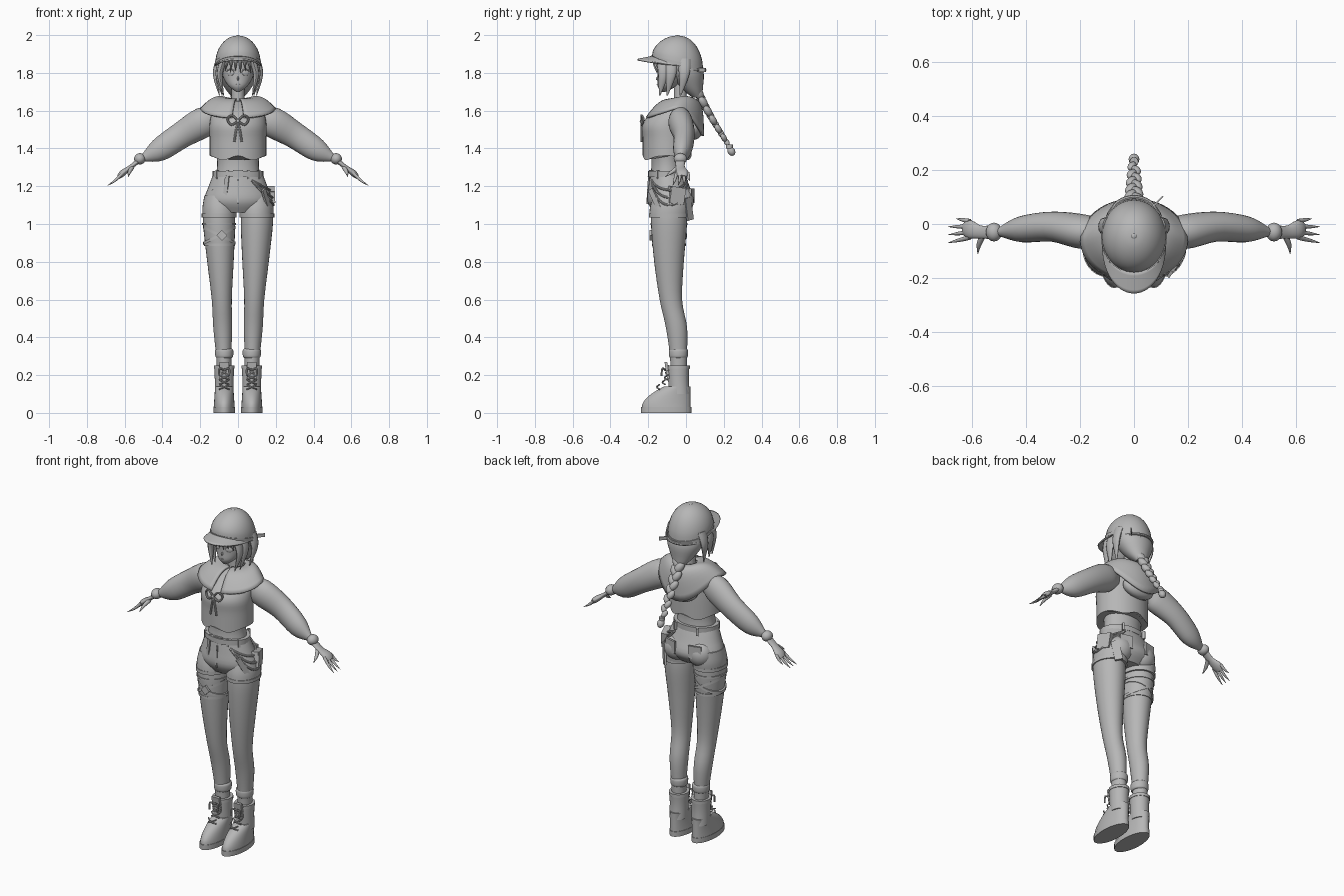
import bpy, bmesh
from math import sin, cos, pi, sqrt
from mathutils import Vector, Matrix, Euler

if "Cube" in bpy.data.objects:
    bpy.data.objects.remove(bpy.data.objects["Cube"])

shade = (.47, .47, .47, 1)
grey = bpy.data.materials.new("plain grey")
grey.use_nodes = True
grey.diffuse_color = shade
grey.node_tree.nodes["Principled BSDF"].inputs["Base Color"].default_value = shade
parts = []


def finish(name, bm, mirror=False, thickness=0):
    bmesh.ops.recalc_face_normals(bm, faces=bm.faces)
    mesh = bpy.data.meshes.new(name)
    bm.to_mesh(mesh)
    bm.free()
    mesh.materials.append(grey)
    part = bpy.data.objects.new(name, mesh)
    bpy.context.scene.collection.objects.link(part)
    if thickness:
        part.modifiers.new("thickness", 'SOLIDIFY').thickness = thickness
    if mirror:
        part.modifiers.new("mirror", 'MIRROR')
    parts.append(part)


def spline(rows, steps):
    rows = [Vector(row) for row in rows]
    last = len(rows) - 1
    result = []
    for i in range(last):
        start, end = rows[i], rows[i + 1]
        leave = (end - rows[max(i - 1, 0)]) / 2
        arrive = (rows[min(i + 2, last)] - start) / 2
        for step in range(steps):
            t = step / steps
            ease = t * t * (3 - 2 * t)
            result.append(start.lerp(end, ease) + leave * t * (1 - t) ** 2 - arrive * t * t * (1 - t))
    return result + [rows[last]]


def loft(name, rows, mirror=False, steps=4, sides=28, path=False, hint=(0, 1, 0), warp=None):
    """Skin elliptical sections (x, y, z, rx, ry), level or square to their path."""
    rows = spline(rows, steps)
    last = len(rows) - 1
    bm, rings = bmesh.new(), []
    for i, row in enumerate(rows):
        along = Vector((0, 0, 1))
        if path:
            along = (rows[min(i + 1, last)] - rows[max(i - 1, 0)]).to_3d().normalized()
        deep = Vector(hint)
        deep = (deep - along * deep.dot(along)).normalized()
        wide = deep.cross(along)
        ring = []
        for k in range(sides):
            a = 2 * pi * k / sides
            point = row.to_3d() + wide * max(row[3], .001) * cos(a) + deep * max(row[4], .001) * sin(a)
            ring.append(bm.verts.new(warp(point) if warp else point))
        rings.append(ring)
    for low, high in zip(rings, rings[1:]):
        for k in range(sides):
            bm.faces.new((low[k - 1], low[k], high[k], high[k - 1]))
    bm.faces.new(rings[0])
    bm.faces.new(rings[-1])
    finish(name, bm, mirror)


def stack(name, x, deep, rows, **options):
    loft(name, [(x, y, z, r, r * deep) for z, y, r in rows], **options)


def limb(name, deep, rows, **options):
    loft(name, [(x, y, z, r, r * deep) for x, y, z, r in rows], mirror=True, path=True, **options)


def strand(name, points, width, flat=1, **options):
    last = len(points) - 1
    rows = []
    for i, point in enumerate(points):
        r = width * (1 - (i / last) ** 2 * .9)
        rows.append((*point, r * flat, r))
    loft(name, rows, path=True, sides=12, **options)


def cord(name, points, r, **options):
    loft(name, [(*point, r, r) for point in points], path=True, sides=8, **options)


def band(name, centre, radius, height, deep=1.1, tilt=0, mirror=False):
    x, y, z = centre

    def lean(point):
        return point + Vector((0, 0, tilt * (point.x - x)))
    rows = [(z - height / 2, y, radius), (z + height / 2, y, radius)]
    stack(name, x, deep, rows, steps=1, warp=lean, mirror=mirror)


def solid(name, centre, size, turn=(0, 0, 0), mirror=False, ball=False):
    bm = bmesh.new()
    matrix = Matrix.LocRotScale(Vector(centre), Euler(turn), Vector(size))
    if ball:
        bmesh.ops.create_uvsphere(bm, u_segments=20, v_segments=12, radius=.5, matrix=matrix)
    else:
        bmesh.ops.create_cube(bm, size=1, matrix=matrix)
    finish(name, bm, mirror)


def sheet(name, surface, columns, rows, thickness):
    bm = bmesh.new()
    grid = [[bm.verts.new(surface(i / columns, j / rows)) for j in range(rows + 1)] for i in range(columns + 1)]
    for left, right in zip(grid, grid[1:]):
        for j in range(rows):
            bm.faces.new((left[j], right[j], right[j + 1], left[j + 1]))
    finish(name, bm, thickness=thickness)


# Head and face
stack("head", 0, 1, [(1.7, -.12, .01), (1.73, -.1, .05), (1.78, -.07, .08), (1.85, -.05, .1), (1.9, -.05, .09)])
stack("neck", 0, 1, [(1.58, -.02, .05), (1.64, -.03, .035), (1.76, -.03, .035)])
solid("eye", (.04, -.14, 1.8), (.04, .01, .03), (0, 0, .4), mirror=True, ball=True)
cord("eyelid", [(.02, -.15, 1.81), (.04, -.145, 1.82), (.06, -.13, 1.81)], .003, mirror=True)
solid("nose", (0, -.15, 1.77), (.01, .02, .02), ball=True)
solid("mouth", (0, -.15, 1.74), (.02, .01, .004), ball=True)

# Hair: back mass, fringe and side locks
stack("back_hair", 0, .85, [(1.88, -.03, .11), (1.8, 0, .11), (1.72, .03, .07), (1.67, .06, .03)])
for i in range(8):
    x = (i - 3.5) * .022
    y = -.055 - sqrt(.01 - x * x)
    strand("fringe_lock", [(x, y, 1.88), (x * 1.1, y - .01, 1.85), (x * 1.25, y, 1.8 + i % 2 * .01)], .014, flat=.7)
for y in (-.12, -.08, -.01):
    x = .11 + y / 5
    strand("side_lock", [(x - .01, y, 1.87), (x + .01, y, 1.79), (x - .01, y - .02, 1.68)], .035, flat=.55, mirror=True)

# Braid: alternating plump lobes along a falling curve
lobes = 15
for i in range(lobes):
    t = i / lobes
    side = 1 if i % 2 else -1
    w = .07 - .035 * t
    centre = (side * w / 5, .04 + .19 * t ** 1.2, 1.76 - .35 * t)
    solid("braid_lobe", centre, (w * .8, w * .75, w * 1.25), (.5, side / 2, 0), ball=True)
band("braid_tie", (0, .23, 1.41), .016, .02)
solid("braid_tuft", (0, .24, 1.385), (.04, .04, .05), (.5, 0, 0), ball=True)


# Cap: dome tilted up at the front, curved visor, back strap
def cap_tilt(point):
    return point + Vector((0, 0, (point.y + .045) * (point.z - 2) * 1.7))


quarter = [i * pi / 12 for i in range(7)]
stack("cap_dome", 0, 1.13, [(1.85 + .148 * sin(a), -.045, .12 * cos(a)) for a in quarter], warp=cap_tilt)
stack("cap_rim", 0, 1.13, [(1.84, -.045, .123), (1.86, -.045, .123)], steps=1, warp=cap_tilt)
solid("cap_button", (0, -.045, 1.995), (.02, .02, .01), ball=True)


def visor(u, v):
    a = (u - .5) * pi
    ahead = cos(a)
    reach = .135 * ahead + .078 * v * sqrt(max(ahead, 0))
    return .12 * sin(a), -.045 - reach, 1.84 + (.05 - .016 * v) * ahead


sheet("cap_visor", visor, 28, 6, .009)
cord("cap_strap", [(.1 * sin(a), .1 * cos(a), 1.815) for a in (-1.2, -.6, 0, .6, 1.2)], .008)
solid("cap_strap_tail", (.09, .085, 1.815), (.05, .006, .02), (0, 0, .8))


# Cropped top with wavy hem
def wavy_hem(point):
    if point.z < 1.38:
        point.z += .012 * cos(40 * point.x)
    return point


stack("cropped_top", 0, .86, [(1.35, -.1, .15), (1.45, -.1, .15), (1.53, -.1, .15), (1.6, -.06, .13), (1.65, -.03, .06)],
      sides=40, warp=wavy_hem)


# Hood lying on the shoulders, open at the front
def hood(u, v):
    a = (u - .5) * pi * 1.9
    back, front = max(cos(a), 0), max(-cos(a), 0)
    inner = Vector((.05 * sin(a), -.02 + .05 * cos(a), 1.665))
    outer = Vector((.2 * sin(a), -.06 + .155 * cos(a), 1.615 - .15 * back ** 2 - .05 * front))
    bulge = sin(pi * v)
    return inner.lerp(outer, v) + Vector((0, .02 * back, .03 + .03 * back)) * bulge


sheet("hood", hood, 44, 10, .012)
solid("hood_fold", (0, .035, 1.51), (.2, .1, .13), (.35, 0, 0), ball=True)

# Ribbon bow at the chest
knot = Vector((0, -.235, 1.545))
loop = [(0, 0, 0), (.03, 0, .03), (.055, .01, .01), (.035, 0, -.02), (0, 0, 0)]
cord("bow_loop", [knot + Vector(p) for p in loop], .006, mirror=True)
cord("bow_tail", [knot, knot + Vector((.01, 0, -.05)), knot + Vector((.02, 0, -.11))], .006, mirror=True)
solid("bow_knot", knot, (.02, .02, .02), ball=True)

# Sleeves and hands
limb("sleeve", .8, [(.11, -.03, 1.56, .05), (.18, -.03, 1.54, .08), (.3, -.01, 1.47, .07),
                    (.42, -.02, 1.39, .06), (.5, -.03, 1.35, .02)])
solid("cuff", (.52, -.03, 1.345), (.06, .07, .06), (0, .6, 0), mirror=True, ball=True)
limb("palm", 2, [(.52, -.03, 1.34, .013), (.57, -.03, 1.3, .012), (.61, -.02, 1.27, .017), (.63, -.02, 1.25, .012)])
for i in range(4):
    base, tip = .01 - .02 * i, .02 - .03 * i
    reach = .03 if i == 0 else .06
    strand("finger", [(.61, base, 1.27), (.62 + reach / 2, (base + tip) / 2, 1.255 - reach * .4),
                      (.63 + reach, tip, 1.255 - reach * .85)], .009, mirror=True)
strand("thumb", [(.56, -.04, 1.3), (.575, -.075, 1.275), (.58, -.11, 1.25)], .012, mirror=True, hint=(1, 0, 0))

# Waist and shorts
stack("waist", 0, .75, [(1.24, -.1, .12), (1.32, -.1, .11), (1.4, -.1, .12)])
stack("shorts", 0, .7, [(1.28, -.1, .125), (1.2, -.09, .155), (1.12, -.08, .178), (1.06, -.085, .12)], sides=36)
stack("shorts_leg", .098, 1.17, [(1.15, -.08, .08), (1.09, -.085, .09), (1.04, -.09, .09)], mirror=True)
band("shorts_hem", (.1, -.09, 1.045), .092, .02, deep=1.16, mirror=True)
solid("seat", (.078, -.025, 1.125), (.15, .135, .15), mirror=True, ball=True)


def hip(angle, z, out=.01):
    """Point on the shorts; angle runs from the front round the left side."""
    r = .125 + .053 * min((1.28 - z) / .16, 1) + out
    return Vector((r * sin(angle), -.088 - r * .7 * cos(angle), z))


# Belt and pockets
band("belt", (0, -.1, 1.265), .135, .03, deep=.75)
solid("buckle", hip(0, 1.265, .015), (.055, .012, .04))
for a in (.4, .9, 2.6):
    solid("belt_loop", hip(a, 1.26), (.012, .015, .045), (0, 0, a), mirror=True)
solid("fly_seam", hip(0, 1.17, 0), (.008, .01, .13), (-.06, 0, 0))
cord("pocket_edge", [hip(.4 + .3 * i, 1.24 - .03 * i, 0) for i in range(4)], .004, mirror=True)
solid("back_pocket", hip(2.7, 1.15, .02), (.075, .012, .075), (0, 0, 2.9), mirror=True)
solid("hanging_strap", hip(-.4, 1.2), (.022, .008, .11), (0, .12, -.4))

# Hip chains, pouch and hanging tabs on the left side
for sag in (.05, .09, .13):
    cord("hip_chain", [hip(.5 + .36 * i, 1.23 - sag * sin(pi * i / 6)) for i in range(7)], .006, hint=(0, 0, 1))
solid("hip_pouch", hip(1.9, 1.15), (.08, .03, .09), (0, .15, 1.9))
solid("pouch_flap", hip(1.9, 1.18), (.085, .04, .03), (0, .15, 1.9))
solid("hanging_tab", hip(2.4, 1.08, .02), (.045, .012, .12), (0, -.2, 2.4))
solid("front_tab", hip(.95, 1.13), (.03, .012, .12), (0, -.5, .95))


# Legs, leaning outward towards the hips
def lean_out(point):
    return point + Vector((.035 * point.z, 0, 0))


stack("leg", .065, 1.12, [(.18, -.04, .038), (.3, -.04, .04), (.45, -.05, .05), (.6, -.08, .053),
                          (.8, -.09, .07), (1, -.09, .085), (1.1, -.09, .08)], mirror=True, warp=lean_out)

# Strapped thigh wrap on the right leg
band("upper_thigh_band", (-.1, -.09, 1), .09, .012)
band("lower_thigh_band", (-.097, -.09, .89), .082, .014)
for tilt in (-.5, .5):
    band("cross_strap", (-.098, -.09, .94), .086, .016, tilt=tilt)
solid("strap_buckle", (-.085, -.187, .94), (.04, .012, .04), (0, pi / 4, 0))

# Sock cuffs and boots
ankle = .073
stack("sock_cuff", ankle, 1.05, [(.29, -.04, .04), (.3, -.04, .047), (.33, -.04, .048), (.34, -.04, .041)], mirror=True)
foot = []
for i in range(6):
    t = i / 5
    half = .13 - .06 * t * t
    foot.append((ankle, .025 - half, .025 + .115 * t, .056 - .008 * t, half))
loft("boot_foot", foot, mirror=True)
stack("boot_shaft", ankle, 1.1, [(.1, -.035, .05), (.18, -.04, .05), (.25, -.04, .053)], mirror=True)
band("sole", (ankle, -.105, .015), .058, .03, deep=2.3, mirror=True)
band("boot_collar", (ankle, -.04, .243), .055, .018, mirror=True)
solid("boot_tongue", (ankle, -.1, .225), (.05, .014, .09), (.15, 0, 0), mirror=True)
for side in (-.026, .026):
    for i in range(5):
        z = .125 + .025 * i
        y = -.1 - .05 * .4 ** i
        cord("lace", [(ankle - side, y + .01, z), (ankle, y - .005, z + .012), (ankle + side, y + .01, z + .025)],
             .004, mirror=True)
    cord("lace_bow", [(ankle, -.11, .225), (ankle + side, -.125, .235), (ankle + side, -.13, .195)], .005, mirror=True)

# Smooth shading with crisp edges
bpy.ops.object.select_all(action='DESELECT')
for part in parts:
    part.select_set(True)
bpy.context.view_layer.objects.active = parts[0]
bpy.ops.object.shade_smooth_by_angle(angle=.7)
